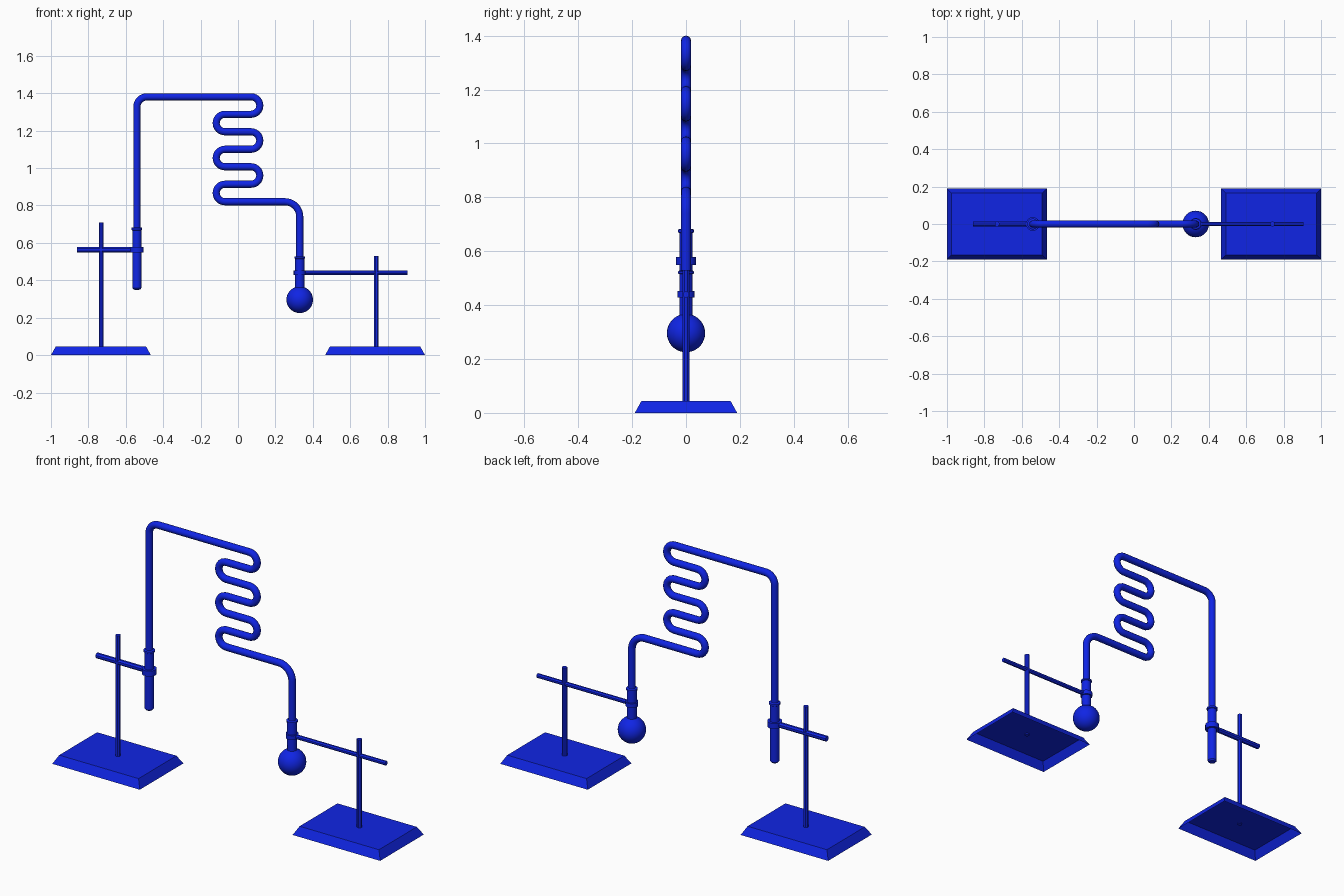
import bpy, bmesh
from math import sin, cos, pi, radians
from mathutils import Matrix, Vector

if "Cube" in bpy.data.objects:
    bpy.data.objects.remove(bpy.data.objects["Cube"])

blue = bpy.data.materials.new("deep blue")
blue.use_nodes = True
blue.diffuse_color = (0.005, 0.018, 0.78, 1)
blue.node_tree.nodes["Principled BSDF"].inputs["Base Color"].default_value = blue.diffuse_color


def finish(name, bm, smooth=True):
    mesh = bpy.data.meshes.new(name)
    bm.to_mesh(mesh)
    bm.free()
    mesh.materials.append(blue)
    obj = bpy.data.objects.new(name, mesh)
    bpy.context.collection.objects.link(obj)
    if smooth:
        bpy.ops.object.select_all(action="DESELECT")
        obj.select_set(True)
        bpy.context.view_layer.objects.active = obj
        bpy.ops.object.shade_smooth_by_angle(angle=radians(35))
    return obj


def lathe(name, x, profile, sides=24):
    """Revolve (radius, height) points about a vertical axis at x."""
    bm = bmesh.new()
    verts = [bm.verts.new((r, 0, z)) for r, z in profile]
    edges = [bm.edges.new(pair) for pair in zip(verts, verts[1:])]
    bmesh.ops.spin(bm, geom=verts + edges, cent=(0, 0, 0), axis=(0, 0, 1),
                   angle=2 * pi, steps=sides, use_duplicate=False)
    bmesh.ops.remove_doubles(bm, verts=bm.verts, dist=0.0003)
    bmesh.ops.recalc_face_normals(bm, faces=bm.faces)
    bmesh.ops.translate(bm, verts=bm.verts, vec=(x, 0, 0))
    return finish(name, bm)


def rod(name, start, end, radius, sides=8):
    a, b = Vector(start), Vector(end)
    turn = (b - a).to_track_quat("Z", "Y").to_matrix().to_4x4()
    spin = Matrix.Rotation(pi / sides, 4, "Z")
    bm = bmesh.new()
    bmesh.ops.create_cone(bm, cap_ends=True, segments=sides, radius1=radius, radius2=radius,
                          depth=(b - a).length,
                          matrix=Matrix.Translation((a + b) / 2) @ turn @ spin)
    return finish(name, bm, False)


def base(name, x):
    """Bevelled plate, hollow underneath."""
    bm = bmesh.new()
    bmesh.ops.create_cube(bm, size=1)
    for v in bm.verts:
        top = v.co.z > 0
        inset = 0.025 if top else 0
        v.co = (x + 2 * v.co.x * (0.267 - inset), 2 * v.co.y * (0.19 - inset), 0.045 if top else 0)
    floor = [f for f in bm.faces if f.normal.z < -0.5 or f.calc_center_median().z < 0.001]
    bmesh.ops.delete(bm, geom=floor, context="FACES_ONLY")
    return finish(name, bm, False)


def arc(cx, cz, r, start, end, steps=12):
    angles = [radians(start + (end - start) * i / steps) for i in range(steps + 1)]
    return [(cx + r * cos(a), cz + r * sin(a)) for a in angles]


TUBE_X, FLASK_X = -0.541, 0.33

# Stands: hollow base, upright rod, clamp arm and clamp ring
for side, foot, post, height, ends, arm_z, arm_r, ring_x, ring_r in (
        ("right", -0.733, -0.732, 0.71, (-0.86, -0.56), 0.563, 0.015, TUBE_X, 0.037),
        ("left", 0.733, 0.74, 0.53, (0.35, 0.905), 0.44, 0.012, FLASK_X, 0.032)):
    base(side + "_stand_base", foot)
    rod(side + "_stand_post", (post, 0, 0.04), (post, 0, height), 0.0135)
    rod(side + "_clamp_arm", (ends[0], 0, arm_z), (ends[1], 0, arm_z), arm_r)
    lathe(side + "_clamp_ring", ring_x,
          [(0.02, arm_z - arm_r), (ring_r, arm_z - arm_r), (ring_r, arm_z + arm_r),
           (0.02, arm_z + arm_r), (0.02, arm_z - arm_r)], 16)

# Test tube with a rounded foot and a lip
lathe("test_tube", TUBE_X,
      [(0, 0.348), (0.017, 0.35), (0.024, 0.358), (0.024, 0.667), (0.029, 0.67),
       (0.029, 0.68), (0.024, 0.683), (0, 0.683)])

# Round flask with a narrow neck and a lip
bulb = [(0.071 * sin(a), 0.296 - 0.071 * cos(a)) for a in (radians(160) * i / 16 for i in range(17))]
lathe("round_flask", FLASK_X,
      bulb + [(0.0245, 0.515), (0.029, 0.517), (0.029, 0.525), (0.0245, 0.528), (0, 0.528)], 32)

# Condenser pipe: riser, serpentine coil, then down into the flask
TOP, STEP, HALF = 1.381, 0.0935, 0.07
path = [(TUBE_X, 0.6)] + arc(TUBE_X + 0.055, TOP - 0.055, 0.055, 180, 90)
for i in range(6):
    centre = TOP - STEP * (i + 0.5)
    if i % 2 == 0:
        path += arc(HALF, centre, STEP / 2, 90, -90)
    else:
        path += arc(-HALF, centre, STEP / 2, 90, 270)
path += arc(FLASK_X - 0.08, TOP - 6 * STEP - 0.08, 0.08, 90, 0) + [(FLASK_X, 0.46)]

curve = bpy.data.curves.new("condenser_pipe", "CURVE")
curve.dimensions = "3D"
curve.bevel_depth = 0.019
curve.bevel_resolution = 4
curve.use_fill_caps = True
spline = curve.splines.new("POLY")
spline.points.add(len(path) - 1)
for point, (x, z) in zip(spline.points, path):
    point.co = (x, 0, z, 1)
curve.materials.append(blue)
pipe = bpy.data.objects.new("condenser_pipe", curve)
bpy.context.collection.objects.link(pipe)
bpy.ops.object.select_all(action="DESELECT")
pipe.select_set(True)
bpy.context.view_layer.objects.active = pipe
bpy.ops.object.convert(target="MESH")
bpy.ops.object.shade_smooth_by_angle(angle=radians(35))
